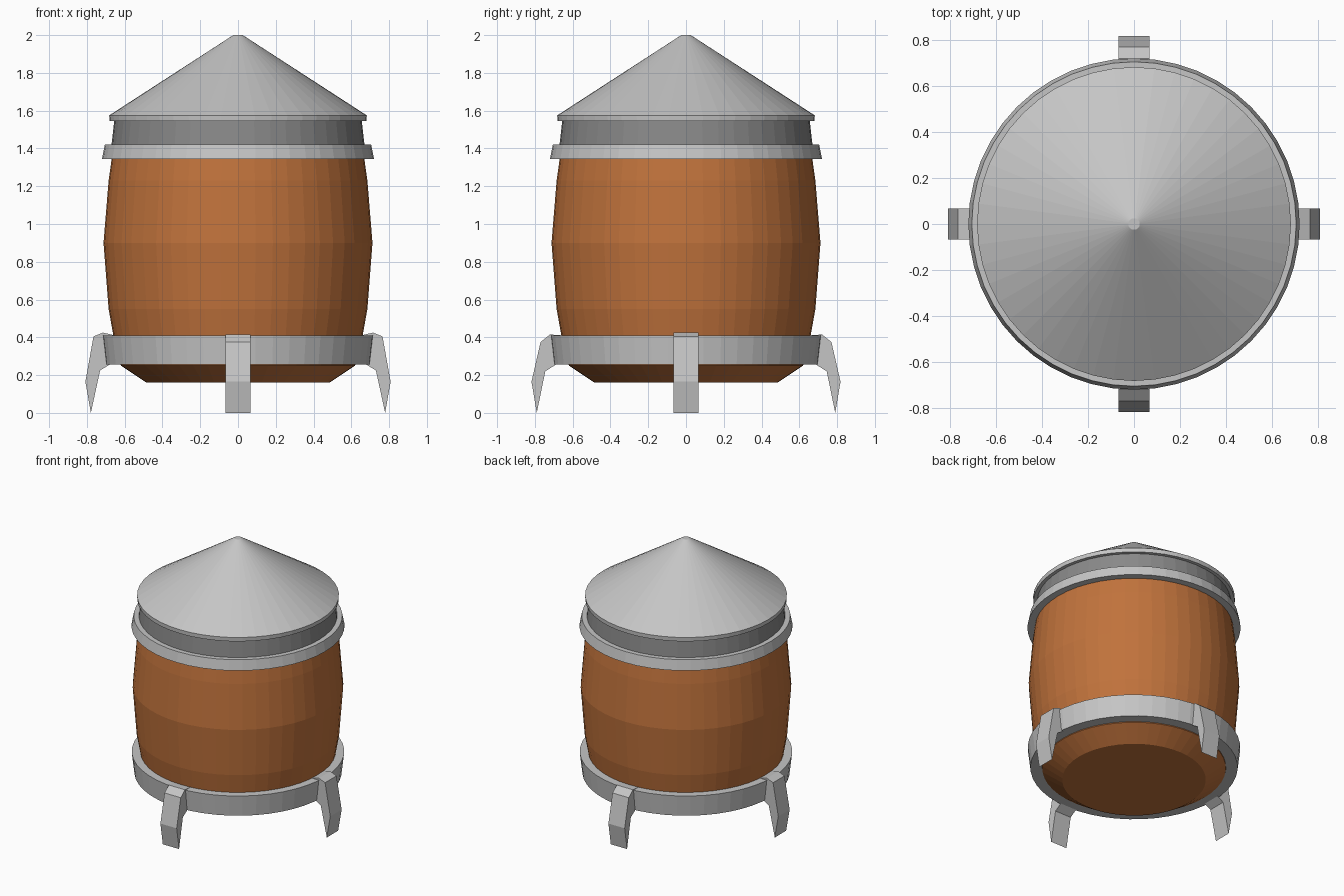
import bpy, bmesh, math
from mathutils import Matrix

if "Cube" in bpy.data.objects:
    bpy.data.objects.remove(bpy.data.objects["Cube"])

SEGMENTS = 48


def material(name, rgb):
    m = bpy.data.materials.new(name)
    m.diffuse_color = (*rgb, 1)
    m.use_nodes = True
    m.node_tree.nodes["Principled BSDF"].inputs["Base Color"].default_value = m.diffuse_color
    return m


wood = material("orange wood", (0.53, 0.17, 0.045))
metal = material("light grey metal", (0.56, 0.56, 0.56))
dark = material("dark grey metal", (0.25, 0.25, 0.25))


def finish(name, bm, mat):
    bmesh.ops.recalc_face_normals(bm, faces=bm.faces)
    me = bpy.data.meshes.new(name)
    bm.to_mesh(me)
    bm.free()
    ob = bpy.data.objects.new(name, me)
    me.materials.append(mat)
    bpy.context.collection.objects.link(ob)
    return ob


def lathe(name, profile, mat, ring=False):
    """Revolve (radius, z) points: capped at both ends, or a closed ring."""
    bm = bmesh.new()
    n = SEGMENTS
    rows = [[bm.verts.new((r * math.cos(2 * math.pi * i / n),
                           r * math.sin(2 * math.pi * i / n), z))
             for i in range(n)] for r, z in profile]
    pairs = list(zip(rows, rows[1:]))
    if ring:
        pairs.append((rows[-1], rows[0]))
    else:
        bm.faces.new(rows[0])
        bm.faces.new(rows[-1])
    for a, b in pairs:
        for i in range(n):
            j = (i + 1) % n
            bm.faces.new((a[i], a[j], b[j], b[i]))
    return finish(name, bm, mat)


def leg(name, profile, angle):
    """Extrude a side profile (radius, z) across the leg and turn it into place."""
    bm = bmesh.new()
    sides = [[bm.verts.new((r, y, z)) for r, z in profile] for y in (-0.067, 0.067)]
    n = len(profile)
    bm.faces.new(sides[0])
    bm.faces.new(sides[1])
    for i in range(n):
        j = (i + 1) % n
        bm.faces.new((sides[0][i], sides[0][j], sides[1][j], sides[1][i]))
    bmesh.ops.transform(bm, matrix=Matrix.Rotation(angle, 4, 'Z'), verts=bm.verts)
    finish(name, bm, metal)


# Barrel
lathe("barrel_body", [(0.485, 0.16), (0.62, 0.25), (0.66, 0.41), (0.685, 0.55),
                      (0.712, 0.9), (0.685, 1.23), (0.664, 1.38)], wood)

# Dark neck between barrel and roof
lathe("neck", [(0.674, 1.38), (0.655, 1.55)], dark)

# Hoops
lathe("upper_hoop", [(0.64, 1.345), (0.72, 1.345), (0.705, 1.42), (0.64, 1.42)], metal, True)
lathe("lower_hoop", [(0.62, 0.255), (0.70, 0.255), (0.718, 0.41), (0.64, 0.41)], metal, True)

# Conical roof with a short vertical rim
lathe("roof", [(0.68, 1.545), (0.682, 1.575), (0.025, 2.0)], metal)

# Four clawed legs, the front and back pair slightly wider set
side_leg = [(0.65, 0.41), (0.715, 0.425), (0.765, 0.405), (0.808, 0.165),
            (0.779, 0.0), (0.73, 0.225), (0.68, 0.255), (0.65, 0.258)]
front_leg = [(0.65, 0.41), (0.72, 0.415), (0.77, 0.375), (0.818, 0.165),
             (0.79, 0.0), (0.745, 0.22), (0.69, 0.255), (0.65, 0.258)]
for i, (name, prof) in enumerate((("right_leg", side_leg), ("back_leg", front_leg),
                                  ("left_leg", side_leg), ("front_leg", front_leg))):
    leg(name, prof, i * math.pi / 2)
